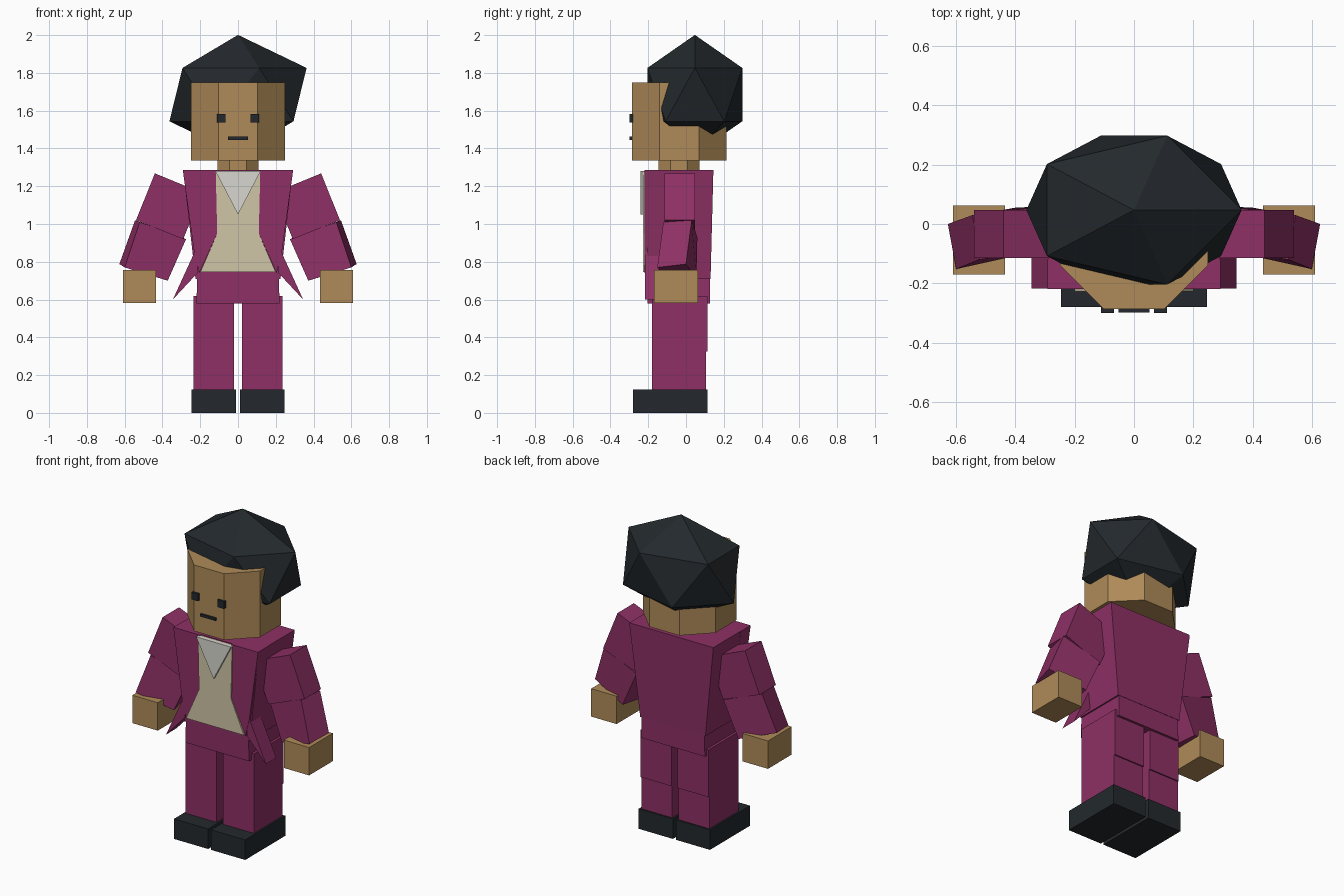
import bpy, math

if "Cube" in bpy.data.objects:
    bpy.data.objects.remove(bpy.data.objects["Cube"])


def material(name, rgb):
    m = bpy.data.materials.new(name)
    m.diffuse_color = (*rgb, 1)
    m.use_nodes = True
    m.node_tree.nodes["Principled BSDF"].inputs["Base Color"].default_value = m.diffuse_color
    return m


PLUM = material("plum", (0.27, 0.03, 0.13))
SKIN = material("skin", (0.43, 0.26, 0.10))
DARK = material("dark", (0.017, 0.022, 0.026))
CREAM = material("cream", (0.63, 0.56, 0.39))
WHITE = material("white", (0.68, 0.67, 0.62))


def loft(name, ring_a, ring_b, mat):
    """Closed solid between two matching rings of points."""
    n = len(ring_a)
    faces = [tuple(range(n)), tuple(range(2 * n - 1, n - 1, -1))]
    faces += [(i, i + n, (i + 1) % n + n, (i + 1) % n) for i in range(n)]
    me = bpy.data.meshes.new(name)
    me.from_pydata(list(ring_a) + list(ring_b), [], faces)
    me.materials.append(mat)
    ob = bpy.data.objects.new(name, me)
    bpy.context.collection.objects.link(ob)
    # consistent outward normals
    import bmesh
    bm = bmesh.new()
    bm.from_mesh(me)
    bmesh.ops.recalc_face_normals(bm, faces=bm.faces)
    bm.to_mesh(me)
    bm.free()
    return ob


def rect(x0, x1, y0, y1, z):
    return [(x0, y0, z), (x1, y0, z), (x1, y1, z), (x0, y1, z)]


def box(name, x0, x1, y0, y1, z0, z1, mat):
    return loft(name, rect(x0, x1, y0, y1, z0), rect(x0, x1, y0, y1, z1), mat)


def plate(name, outline, y0, y1, mat):
    """Front-view outline (x, z) extruded in depth."""
    return loft(name, [(x, y0, z) for x, z in outline],
                [(x, y1, z) for x, z in outline], mat)


def octagon(name, apothem, y, z0, z1, mat):
    r = apothem / math.cos(math.pi / 8)
    pts = [(r * math.cos(a), y + r * math.sin(a))
           for a in (math.pi / 8 + i * math.pi / 4 for i in range(8))]
    return loft(name, [(*p, z0) for p in pts], [(*p, z1) for p in pts], mat)


def mirrored(ob):
    """Bake a copy across x = 0 with a mirror modifier."""
    ob.modifiers.new("mirror", "MIRROR").use_axis = (True, False, False)
    return ob


# Shoes and legs
mirrored(box("shoe", 0.01, 0.246, -0.28, 0.115, 0, 0.125, DARK))
mirrored(box("lower_leg", 0.022, 0.235, -0.18, 0.105, 0.12, 0.325, PLUM))
mirrored(box("upper_leg", 0.022, 0.235, -0.18, 0.113, 0.325, 0.62, PLUM))

# Hips and jacket body
loft("hips", rect(-0.22, 0.22, -0.205, 0.128, 0.58),
     rect(-0.215, 0.215, -0.205, 0.128, 0.75), PLUM)
loft("jacket_body", rect(-0.225, 0.225, -0.205, 0.13, 0.71),
     rect(-0.29, 0.29, -0.21, 0.145, 1.285), PLUM)

# Jacket front panels with flared tails
mirrored(plate("jacket_panel", [(0.11, 1.285), (0.292, 1.285), (0.235, 0.87),
                                (0.205, 0.74), (0.11, 0.95)], -0.22, -0.12, PLUM))
mirrored(plate("jacket_tail", [(0.21, 0.935), (0.235, 0.84), (0.345, 0.60),
                               (0.215, 0.74)], -0.217, -0.115, PLUM))

# Shirt and collar
plate("shirt", [(-0.118, 1.28), (-0.11, 0.95), (-0.2, 0.745),
                (0.2, 0.745), (0.11, 0.95), (0.118, 1.28)], -0.227, -0.2, CREAM)
plate("collar", [(-0.12, 1.28), (0, 1.05), (0.12, 1.28)], -0.242, -0.22, WHITE)

# Arms
mirrored(plate("upper_arm", [(0.44, 1.268), (0.19, 1.165), (0.29, 0.92),
                             (0.54, 1.02)], -0.115, 0.047, PLUM))
mirrored(loft("forearm",
              [(0.52, -0.12, 1.01), (0.545, 0.03, 1.02), (0.30, 0.06, 0.93), (0.275, -0.08, 0.92)],
              [(0.60, -0.152, 0.77), (0.628, 0.0, 0.788), (0.40, 0.055, 0.71), (0.372, -0.10, 0.70)],
              PLUM))
mirrored(box("hand", 0.435, 0.61, -0.17, 0.063, 0.583, 0.757, SKIN))

# Neck and head
octagon("neck", 0.108, -0.037, 1.27, 1.34, SKIN)
octagon("head", 0.25, -0.036, 1.337, 1.75, SKIN)

# Face
mirrored(box("eye", 0.067, 0.112, -0.3, -0.28, 1.538, 1.583, DARK))
box("mouth", -0.053, 0.053, -0.298, -0.28, 1.446, 1.462, DARK)

# Hair: squashed icosahedron sunk over the head
bpy.ops.mesh.primitive_ico_sphere_add(subdivisions=1, radius=1, location=(0, 0.047, 1.685))
hair = bpy.context.object
hair.name = "hair"
hair.scale = (0.406, 0.295, 0.316)
hair.data.materials.append(DARK)
